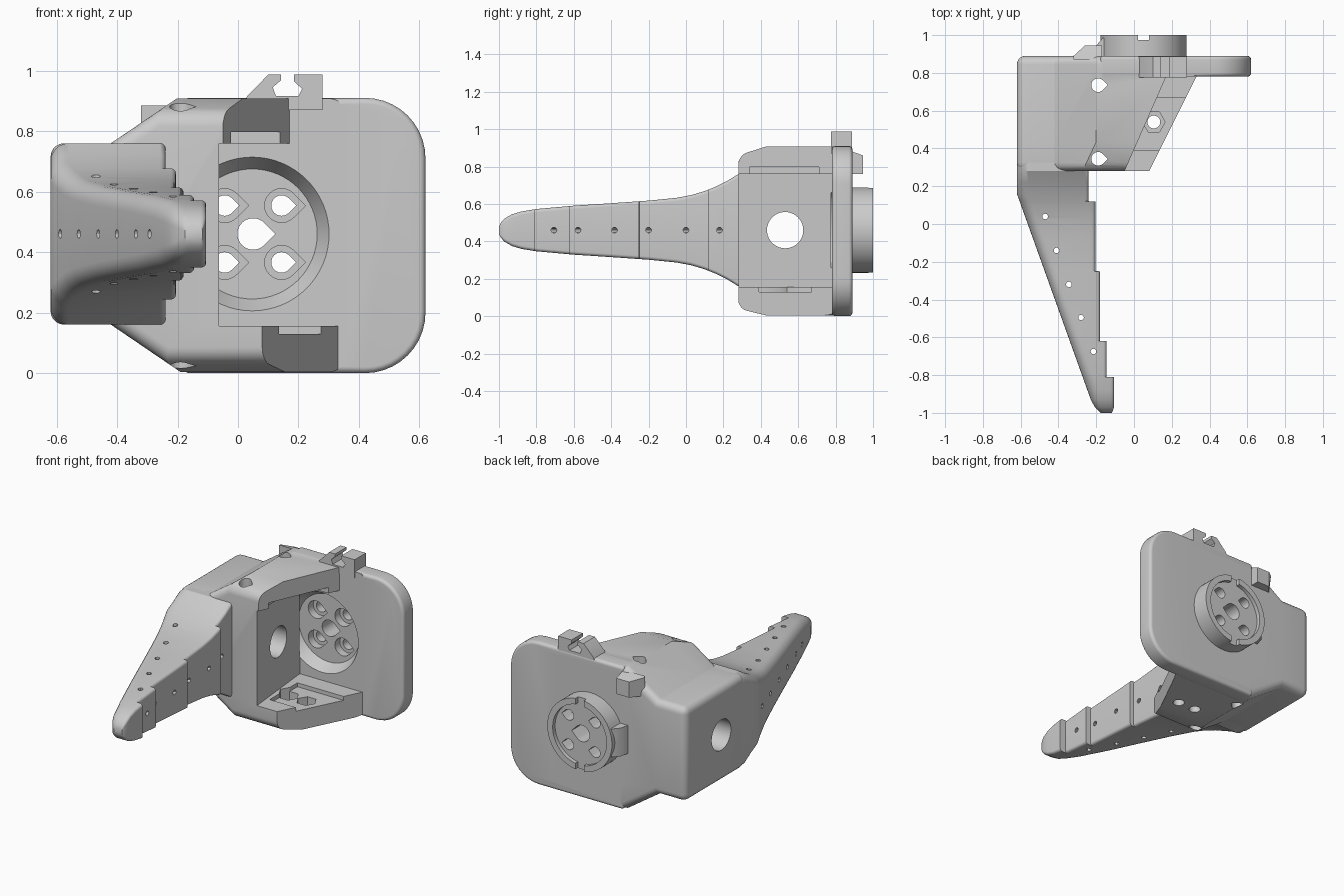
import bpy, bmesh, math
from mathutils import Vector

if "Cube" in bpy.data.objects:
    bpy.data.objects.remove(bpy.data.objects["Cube"])

grey = bpy.data.materials.new("light_grey")
grey.diffuse_color = (0.6, 0.6, 0.6, 1)
grey.use_nodes = True
grey.node_tree.nodes["Principled BSDF"].inputs["Base Color"].default_value = grey.diffuse_color
CX, CZ = 0.05, 0.46          # hub axis


def loft(name, rings):
    """Closed solid through a list of equal-length point rings."""
    bm = bmesh.new()
    vs = [[bm.verts.new(p) for p in r] for r in rings]
    n = len(vs[0])
    for a, b in zip(vs, vs[1:]):
        for i in range(n):
            j = (i + 1) % n
            bm.faces.new((a[i], a[j], b[j], b[i]))
    bm.faces.new(vs[0])
    bm.faces.new(vs[-1])
    bmesh.ops.recalc_face_normals(bm, faces=bm.faces)
    me = bpy.data.meshes.new(name)
    bm.to_mesh(me)
    bm.free()
    ob = bpy.data.objects.new(name, me)
    me.materials.append(grey)
    bpy.context.collection.objects.link(ob)
    return ob


def prism(name, pts, axis, a, b):
    place = {'x': lambda p, t: (t, p[0], p[1]),
             'y': lambda p, t: (p[0], t, p[1]),
             'z': lambda p, t: (p[0], p[1], t)}[axis]
    return loft(name, [[place(p, t) for p in pts] for t in (a, b)])


def circle(x, y, r, n=32, tip=False):
    pts = [(x + r * math.cos(2 * math.pi * i / n), y + r * math.sin(2 * math.pi * i / n)) for i in range(n)]
    if tip:                  # teardrop pointing to +x
        pts = [p for p in pts if p[0] - x < 0.72 * r] 
        pts.sort(key=lambda p: math.atan2(p[1] - y, p[0] - x) % (2 * math.pi))
        pts.insert(0, (x + 1.414 * r, y))
    return pts


def rect(x0, x1, y0, y1):
    return [(x0, y0), (x1, y0), (x1, y1), (x0, y1)]


def rounded(x0, x1, z0, z1, rl, rr, n=6):
    """Rectangle with left and right corner radii."""
    out = []
    for cx, cz, r, a in ((x1 - rr, z1 - rr, rr, 0), (x0 + rl, z1 - rl, rl, 90),
                         (x0 + rl, z0 + rl, rl, 180), (x1 - rr, z0 + rr, rr, 270)):
        for i in range(n + 1):
            t = math.radians(a + 90 * i / n)
            out.append((cx + r * math.cos(t), cz + r * math.sin(t)))
    return out


def apply(ob, kind, **kw):
    m = ob.modifiers.new("m", kind)
    for k, v in kw.items():
        setattr(m, k, v)
    bpy.context.view_layer.objects.active = ob
    bpy.ops.object.modifier_apply(modifier=m.name)


def boolean(ob, tool, op='DIFFERENCE'):
    apply(ob, 'BOOLEAN', object=tool, operation=op, solver='EXACT')
    bpy.data.objects.remove(tool)


def bevel(ob, w, seg=5, ang=40):
    apply(ob, 'BEVEL', width=w, segments=seg, limit_method='ANGLE', angle_limit=math.radians(ang))


# housing block with sloped shoulders
def section(y, zt, zb):
    xt, xb = -0.42 + (zt - 0.76) / 0.68, -0.42 + (0.16 - zb) / 0.68
    return [(x, y, z) for x, z in ((-0.62, 0.16), (-0.62, 0.76), (-0.42, 0.76), (xt, zt),
                                   (0.35, zt), (0.35, zb), (xb, zb), (-0.42, 0.16))]


body = loft("gripper_housing", [section(0.28, 0.86, 0.04), section(0.43, 0.908, 0.004), section(0.89, 0.908, 0.004)])
bevel(body, 0.045)
# open cavity, then slanted ends of upper and lower walls
boolean(body, prism("cavity", [(-0.055, 0.2), (1, 0.2), (1, 0.78), (-0.11, 0.78)], 'z', 0.155, 0.76))
boolean(body, prism("top_slant", [(-0.085, 0.2), (1, 0.2), (1, 0.78), (0.17, 0.78)], 'z', 0.5, 1.2))
boolean(body, prism("low_slant", [(0.04, 0.2), (1, 0.2), (1, 0.78), (0.33, 0.78)], 'z', -0.2, 0.5))
# nut slots inside upper and lower walls
boolean(body, prism("top_slot", rect(-0.05, 0.6, 0.34, 0.71), 'z', 0.7, 0.797))
boolean(body, prism("low_slot", rect(-0.05, 0.6, 0.39, 0.67), 'z', 0.13, 0.3))

# rounded back plate
plate = prism("plate", rounded(-0.18, 0.62, 0, 0.91, 0.02, 0.2, 10), 'y', 0.78, 0.89)
bevel(plate, 0.05, 6, 60)
boolean(body, plate, 'UNION')

# rear hub with side tab
boolean(body, prism("hub", circle(CX, CZ, 0.228, 64), 'y', 0.85, 1.0), 'UNION')
tab = prism("tab", [(-0.22, 0.86), (-0.2, 0.945), (-0.165, 0.985), (0, 0.985), (0, 0.86)], 'z', 0.37, 0.55)
boolean(body, tab, 'UNION')
boolean(body, prism("hub_recess", circle(CX, CZ, 0.19, 64), 'y', 0.975, 1.1))
for z in (CZ - 0.21, CZ + 0.21):
    boolean(body, prism("rim_notch", rect(CX - 0.03, CX + 0.03, z - 0.04, z + 0.04), 'y', 0.975, 1.1))

# conical front recess
boolean(body, loft("front_recess", [[(x, y, z) for x, z in circle(CX - 0.003, CZ, r, 64)]
                                    for y, r in ((0.775, 0.257), (0.85, 0.215))]))

# teardrop bolt holes with counterbores
holes = [(CX + sx * 0.094, CZ + sz * 0.094) for sx in (-1, 1) for sz in (-1, 1)]
for x, z in holes:
    boolean(body, prism("bolt", circle(x, z, 0.034, 24, True), 'y', 0.7, 1.1))
    boolean(body, prism("bore", circle(x, z, 0.056, 24, True), 'y', 0.7, 0.9))
boolean(body, prism("centre_hole", circle(CX, CZ, 0.052, 32, True), 'y', 0.7, 1.1))

# side port, vertical screw holes, hexagonal nut pockets
boolean(body, prism("port", circle(0.53, CZ, 0.097, 40), 'x', -0.8, 0.05))
for y in (0.345, 0.735):
    boolean(body, prism("screw", circle(-0.19, y, 0.036, 24, True), 'z', -0.2, 1.2))
for x in (-0.02, 0.105):
    boolean(body, prism("screw", circle(x, 0.54, 0.034, 24), 'z', -0.2, 0.4))
    boolean(body, prism("nut", circle(x, 0.54, 0.06, 6), 'z', 0.07, 0.4))

# cable clip on the top edge
clip = [(0.02, 0.89), (0.03, 0.915), (0.1, 0.987), (0.142, 0.987), (0.142, 0.968), (0.115, 0.945), (0.125, 0.917),
        (0.2, 0.917), (0.212, 0.94), (0.185, 0.965), (0.185, 0.987), (0.28, 0.987), (0.28, 0.87), (0.02, 0.87)]
prism("cable_clip", clip, 'y', 0.775, 0.888)
# small lug on the rear shoulder
lug = [(0.87, 0.885), (0.89, 0.88), (0.945, 0.86), (0.945, 0.76), (0.87, 0.76)]
ob = prism("rear_lug", lug, 'x', -0.32, -0.17)
for v in ob.data.vertices:
    if v.co.x < -0.3 and v.co.y > 0.92:
        v.co.x = -0.26

# tapered finger with stepped gripping side
heights = [(-1, 0.02), (-0.99, 0.04), (-0.97, 0.062), (-0.93, 0.085), (-0.88, 0.1), (-0.8, 0.113), (-0.6, 0.131),
           (-0.4, 0.144), (-0.2, 0.158), (-0.05, 0.173), (0.03, 0.188), (0.1, 0.209), (0.16, 0.233), (0.22, 0.263),
           (0.28, 0.3), (0.36, 0.3)]
steps = [(-0.81, -0.105), (-0.62, -0.145), (-0.25, -0.18), (0.12, -0.205), (9, -0.24)]


def half(y):
    for (a, ha), (b, hb) in zip(heights, heights[1:]):
        if y <= b:
            return ha + (hb - ha) * (y - a) / (b - a)
    return heights[-1][1]


stations = sorted([h[0] for h in heights] + [s[0] + d for s in steps[:4] for d in (-0.0005, 0.0005)])
rings = []
for y in stations:
    xi = next(x for lim, x in steps if y < lim)
    xo = max(-0.62, -0.62 + (0.16 - y) * 0.359)
    tip = max(0, -0.96 - y)                      # rounded fingertip
    xo, xi = xo + tip * 0.7, xi - 8 * tip * tip
    h = half(y)
    ro = min(0.06, 0.6 * h, 0.7 * (xi - xo))
    rings.append([(x, y, z) for x, z in rounded(xo, xi, CZ - h, CZ + h, ro, min(0.018, 0.3 * h))])
finger = loft("finger", rings)

# vertical and cross lacing holes
for x, y in ((-0.47, 0.04), (-0.41, -0.14), (-0.345, -0.32), (-0.28, -0.495), (-0.215, -0.675)):
    boolean(finger, prism("lace", circle(x, y, 0.015, 12), 'z', -0.1, 1.1))
for y in (0.195, 0.005, -0.195, -0.385, -0.58, -0.72):
    tool = prism("lace", circle(0, 0, 0.015, 12), 'x', -0.7, 0.3)
    tool.rotation_euler.z = math.atan(0.31)
    tool.location = Vector((-0.19, y, CZ))
    bpy.context.view_layer.update()
    boolean(finger, tool)

# smooth shading with sharp edges
for ob in bpy.context.scene.objects:
    ob.select_set(True)
    bpy.context.view_layer.objects.active = ob
bpy.ops.object.shade_smooth_by_angle(angle=math.radians(30))
